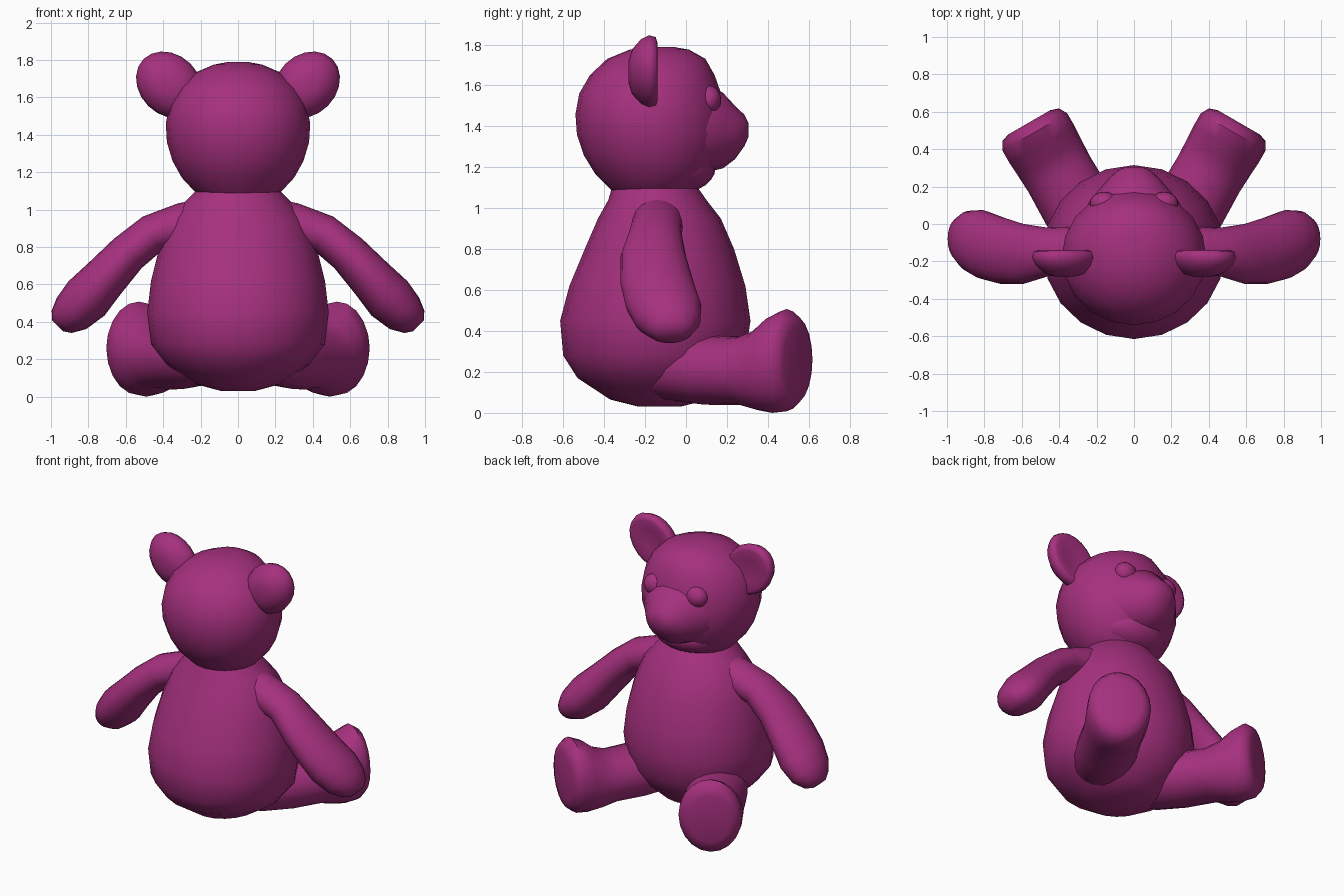
import bpy, bmesh, math
from mathutils import Vector

if "Cube" in bpy.data.objects:
    bpy.data.objects.remove(bpy.data.objects["Cube"], do_unlink=True)

plush = bpy.data.materials.new("magenta_plush")
COLOUR = (0.38, 0.03, 0.21, 1)
plush.diffuse_color = COLOUR
plush.use_nodes = True
plush.node_tree.nodes["Principled BSDF"].inputs["Base Color"].default_value = COLOUR

X, Y, Z = Vector((1, 0, 0)), Vector((0, 1, 0)), Vector((0, 0, 1))
SIDES = 20


def finish(name, bm, angle=50):
    bmesh.ops.recalc_face_normals(bm, faces=bm.faces)
    mesh = bpy.data.meshes.new(name)
    bm.to_mesh(mesh)
    bm.free()
    mesh.materials.append(plush)
    obj = bpy.data.objects.new(name, mesh)
    bpy.context.collection.objects.link(obj)
    bpy.ops.object.select_all(action="DESELECT")
    obj.select_set(True)
    bpy.context.view_layer.objects.active = obj
    bpy.ops.object.shade_smooth_by_angle(angle=math.radians(angle))


def loft(name, rings, u, v=None, mirror=1, angle=50):
    """Skin elliptical rings (centre, radius_u, radius_v); v follows the path if not given."""
    bm = bmesh.new()
    loops = []
    centres = [Vector(r[0]) for r in rings]
    for i, (_, ru, rv) in enumerate(rings):
        tangent = centres[min(i + 1, len(rings) - 1)] - centres[max(i - 1, 0)]
        w = v or tangent.cross(u).normalized()
        loop = []
        for k in range(SIDES):
            a = math.tau * k / SIDES
            p = centres[i] + u * ru * math.cos(a) + w * rv * math.sin(a)
            loop.append(bm.verts.new((p.x * mirror, p.y, p.z)))
        loops.append(loop)
    for a, b in zip(loops, loops[1:]):
        for k in range(SIDES):
            n = (k + 1) % SIDES
            bm.faces.new((a[k], a[n], b[n], b[k]))
    bm.faces.new(loops[0])
    bm.faces.new(loops[-1])
    finish(name, bm, angle)


def ball(name, centre, radii):
    bm = bmesh.new()
    bmesh.ops.create_uvsphere(bm, u_segments=SIDES, v_segments=12, radius=1)
    bmesh.ops.scale(bm, vec=radii, verts=bm.verts)
    bmesh.ops.translate(bm, vec=centre, verts=bm.verts)
    finish(name, bm)


# Upright masses: height, half width, centre y, half depth
body = [(.03, .09, -.13, .1), (.065, .22, -.13, .24), (.17, .38, -.155, .375),
        (.28, .465, -.155, .445), (.45, .485, -.15, .465), (.62, .465, -.14, .43),
        (.8, .42, -.13, .365), (.95, .36, -.13, .3), (1.04, .285, -.14, .24),
        (1.09, .235, -.15, .215), (1.16, .18, -.16, .16)]
head = [(1.07, .19, -.16, .19), (1.1, .235, -.155, .22), (1.17, .3, -.16, .285),
        (1.26, .35, -.165, .335), (1.36, .38, -.17, .363), (1.46, .386, -.175, .365),
        (1.56, .367, -.175, .347), (1.65, .32, -.165, .305), (1.73, .235, -.145, .24),
        (1.775, .13, -.13, .145), (1.788, .06, -.13, .07)]
for name, profile in (("body", body), ("head", head)):
    loft(name, [((0, yc, z), rx, ry) for z, rx, yc, ry in profile], X, Y)

# Chin and tapered muzzle
ball("chin", (0, -.03, 1.2), (.24, .175, .125))
muzzle = [(.02, 1.385, .29, .24), (.12, 1.385, .24, .205), (.18, 1.38, .19, .185),
          (.24, 1.37, .14, .13), (.285, 1.38, .09, .077), (.305, 1.383, .045, .035)]
loft("muzzle", [((0, y, z), rx, rz) for y, z, rx, rz in muzzle], X, Z, angle=70)

# Arms: centre, radius front to back, radius across
arm = [((.13, -.14, .94), .15, .13), ((.3, -.14, .92), .125, .115),
       ((.46, -.15, .87), .13, .105), ((.59, -.16, .765), .16, .108),
       ((.715, -.14, .63), .18, .12), ((.81, -.11, .525), .185, .133),
       ((.89, -.09, .445), .16, .115), ((.943, -.08, .4), .11, .08),
       ((.965, -.08, .378), .06, .04)]
# Legs: distance along the leg, centre height, half width, half height
leg = [(-.15, .22, .12, .1), (0, .215, .18, .155), (.2, .21, .195, .17),
       (.4, .205, .19, .167), (.5, .21, .195, .197), (.58, .236, .2, .236),
       (.66, .258, .2, .25), (.705, .26, .175, .215), (.72, .26, .13, .16)]
leg_dir = Vector((.5, .866, 0))
leg_side = Vector((.866, -.5, 0))
hip = Vector((.2, -.08, 0))
# Shallow dished ears: depth, radius
ear = [(-.28, .05), (-.262, .1), (-.22, .143), (-.18, .16),
       (-.148, .152), (-.14, .13), (-.153, .07)]
ear_u, ear_v = (X + Z).normalized(), (X - Z).normalized()

for side, m in (("left", 1), ("right", -1)):
    loft(side + "_arm", arm, Y, mirror=m)
    loft(side + "_leg", [(hip + leg_dir * s + Z * z, w, h) for s, z, w, h in leg],
         leg_side, Z, mirror=m)
    loft(side + "_ear", [((.367, y, 1.667), r * 1.22, r) for y, r in ear],
         ear_u, ear_v, mirror=m, angle=60)
    ball(side + "_eye", (.16 * m, .11, 1.53), (.076, .062, .07))
